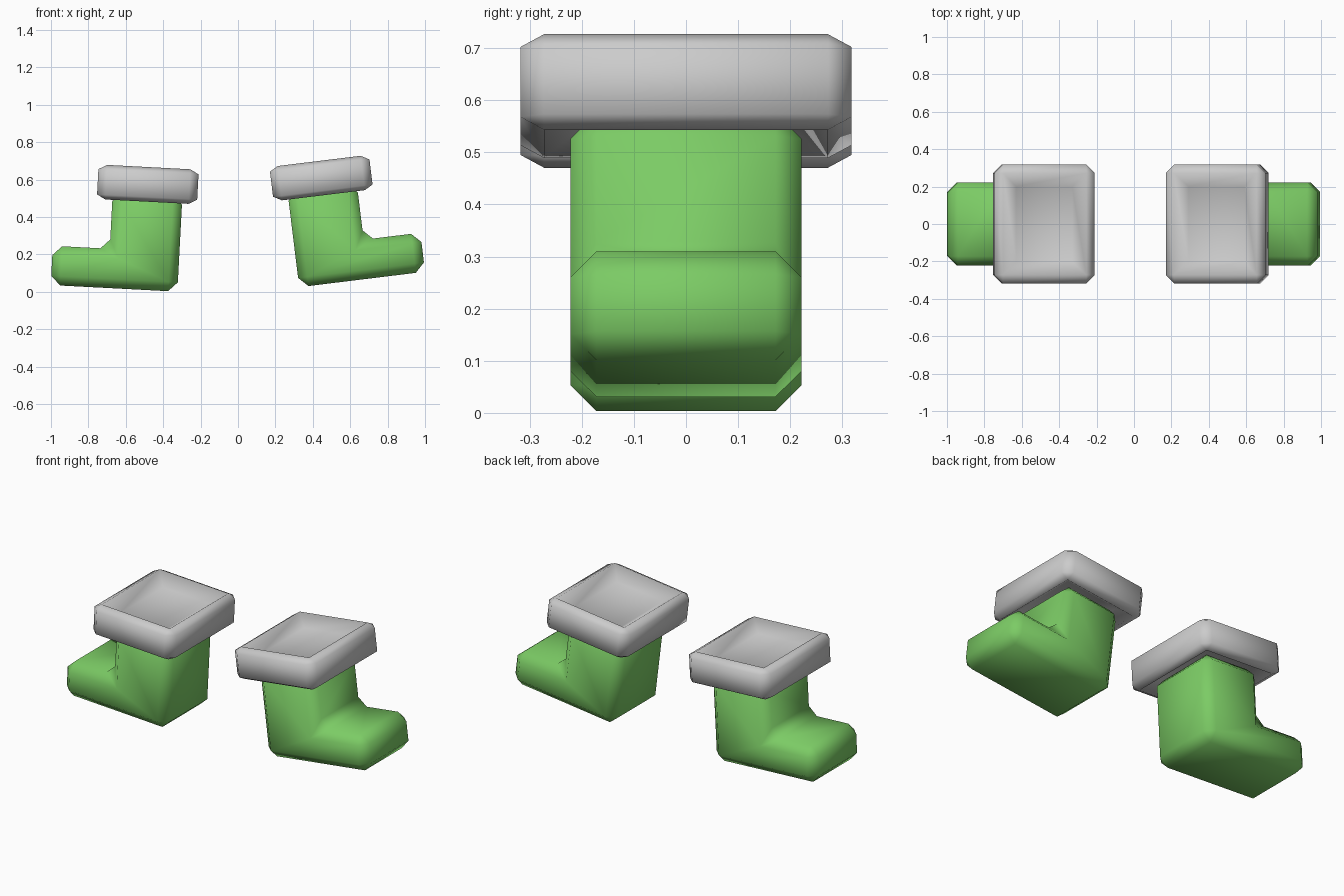
import bpy, bmesh
from math import radians
from mathutils import Matrix

if "Cube" in bpy.data.objects:
    bpy.data.objects.remove(bpy.data.objects["Cube"])

green = bpy.data.materials.new("green_felt")
green.diffuse_color = (0.2, 0.6, 0.13, 1)
green.use_nodes = True
green.node_tree.nodes["Principled BSDF"].inputs["Base Color"].default_value = green.diffuse_color


def finish(bm, name, matrix, material=None):
    bmesh.ops.recalc_face_normals(bm, faces=bm.faces)
    mesh = bpy.data.meshes.new(name)
    bm.to_mesh(mesh)
    bm.free()
    mesh.shade_smooth()
    obj = bpy.data.objects.new(name, mesh)
    obj.matrix_world = matrix
    bpy.context.collection.objects.link(obj)
    if material:
        mesh.materials.append(material)
    return obj


def boot(name, side, matrix):
    # L-shaped side profile, extruded across y and chamfered on every edge
    profile = [(-0.043, 0), (0.635, 0), (0.635, 0.21), (0.33, 0.21),
               (0.33, 0.515), (-0.043, 0.515)]
    bm = bmesh.new()
    face = bm.faces.new([bm.verts.new((side * u, -0.222, v)) for u, v in profile])
    ext = bmesh.ops.extrude_face_region(bm, geom=[face])
    # keep the starting face as the closing end cap
    verts = [e for e in ext["geom"] if isinstance(e, bmesh.types.BMVert)]
    bmesh.ops.translate(bm, verts=verts, vec=(0, 0.444, 0))
    if not face.is_valid:
        bmesh.ops.holes_fill(bm, edges=bm.edges)
    obj = finish(bm, name, matrix, green)
    bev = obj.modifiers.new("chamfer", 'BEVEL')
    bev.width = 0.05
    bev.segments = 1
    bev.limit_method = 'ANGLE'


def cuff(name, side, matrix):
    # stacked rectangular loops: half x, half y, corner cut, height
    rings = [(0.165, 0.2, 0, 0.525), (0.223, 0.272, 0, 0.472),
             (0.268, 0.318, 0.045, 0.497), (0.268, 0.318, 0.045, 0.632),
             (0.223, 0.272, 0, 0.657), (0.15, 0.2, 0, 0.6)]
    bm = bmesh.new()
    loops = []
    for hx, hy, c, z in rings:
        pts = [(hx - c, -hy), (hx, c - hy), (hx, hy - c), (hx - c, hy),
               (c - hx, hy), (-hx, hy - c), (-hx, c - hy), (c - hx, -hy)]
        loops.append([bm.verts.new((side * 0.145 + x, y, z)) for x, y in pts])
    for a, b in zip(loops, loops[1:]):
        for i in range(8):
            j = (i + 1) % 8
            bm.faces.new((a[i], a[j], b[j], b[i]))
    bm.faces.new(loops[0])
    bm.faces.new(loops[-1])
    bmesh.ops.remove_doubles(bm, verts=bm.verts, dist=0.0005)
    finish(bm, name, matrix)


# a pair of boots, toes outward, each tipped back on its heel
for label, side, x, z, tilt in (("left", -1, -0.367, 0.003, 3),
                                ("right", 1, 0.37, 0.03, 7)):
    m = Matrix.Translation((x, 0, z)) @ Matrix.Rotation(radians(-side * tilt), 4, 'Y')
    boot(label + "_boot", side, m)
    cuff(label + "_cuff", side, m)
